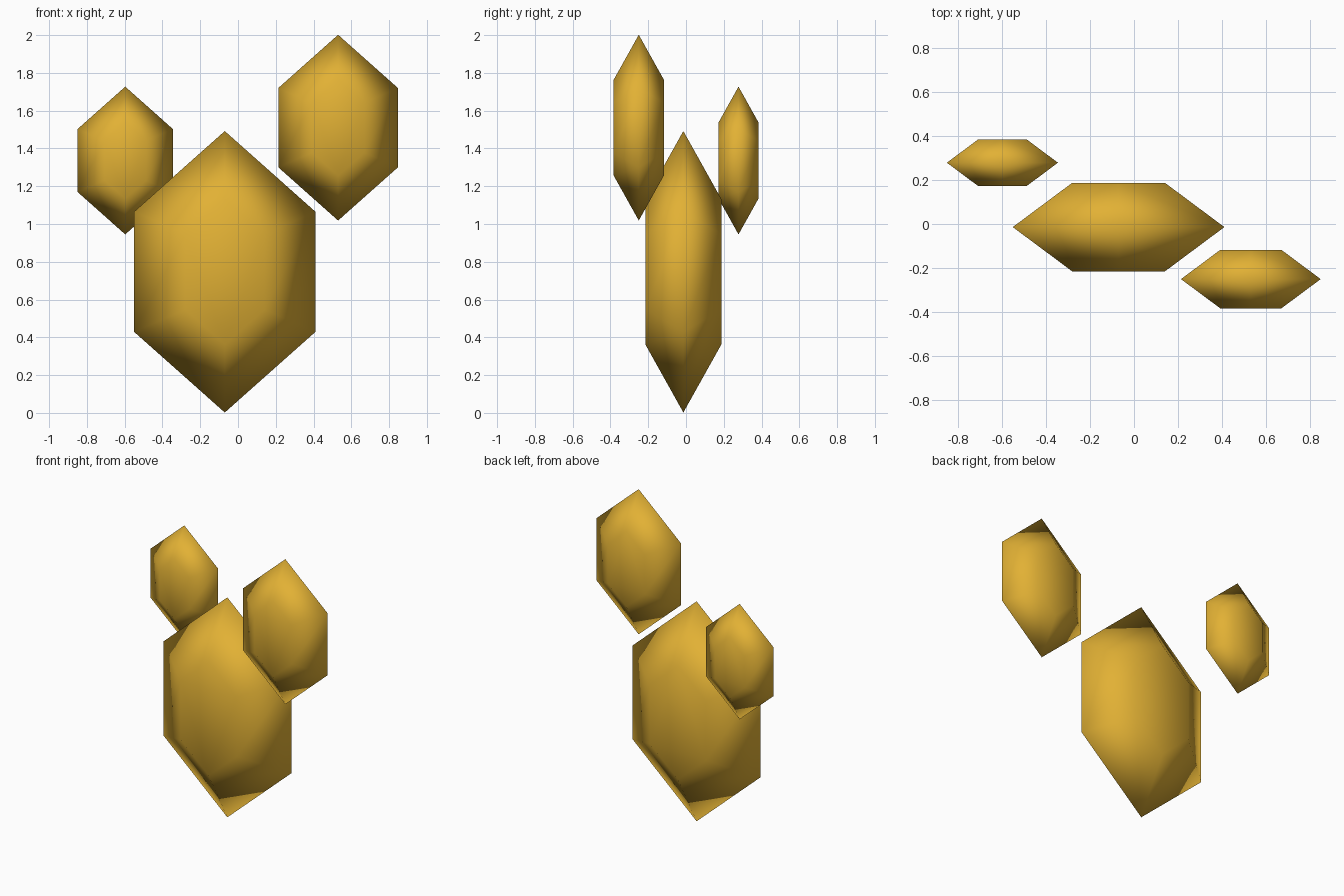
import bpy, bmesh

if "Cube" in bpy.data.objects:
    bpy.data.objects.remove(bpy.data.objects["Cube"])

gold = bpy.data.materials.new("amber_gold")
gold.diffuse_color = (0.76, 0.44, 0.035, 1)
gold.use_nodes = True
gold.node_tree.nodes["Principled BSDF"].inputs["Base Color"].default_value = gold.diffuse_color


def hexagon(half_width, shoulder, tip):
    """Upright six-sided outline as (x, z) points."""
    return [(0, tip), (-half_width, shoulder), (-half_width, -shoulder),
            (0, -tip), (half_width, -shoulder), (half_width, shoulder)]


RIM = hexagon(0.48, 0.318, 0.745)    # widest outline, at mid depth
FACE = hexagon(0.21, 0.2, 0.385)     # flat front and back outline
DEPTH = 0.201


def gem(name, centre, size):
    bm = bmesh.new()
    # front face, rim, back face
    rings = [[bm.verts.new((x * size, y * size, z * size)) for x, z in outline]
             for outline, y in ((FACE, -DEPTH), (RIM, 0), (FACE, DEPTH))]
    bm.faces.new(rings[0])
    bm.faces.new(rings[2][::-1])
    # sloping facets between rings
    for a, b in zip(rings, rings[1:]):
        for i in range(6):
            j = (i + 1) % 6
            bm.faces.new((a[i], b[i], b[j], a[j]))
    bmesh.ops.recalc_face_normals(bm, faces=bm.faces)
    for f in bm.faces:
        f.smooth = True
    mesh = bpy.data.meshes.new(name)
    bm.to_mesh(mesh)
    bm.free()
    mesh.materials.append(gold)
    obj = bpy.data.objects.new(name, mesh)
    obj.location = centre
    bpy.context.collection.objects.link(obj)


gem("large_gem", (-0.07, -0.014, 0.747), 1.0)
gem("right_gem", (0.53, -0.25, 1.51), 0.66)
gem("left_gem", (-0.597, 0.278, 1.336), 0.525)
